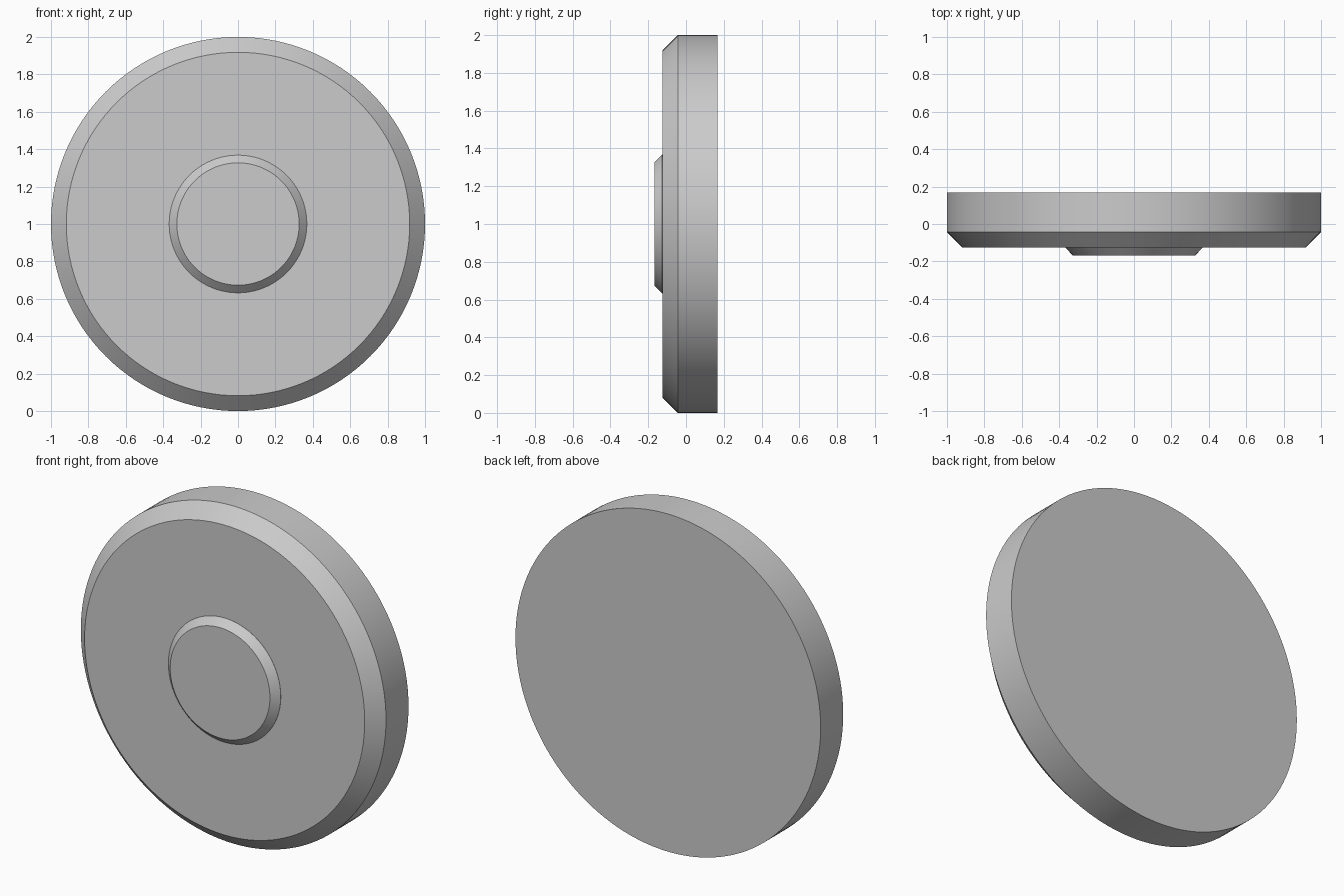
import bpy
import bmesh
from math import cos, sin, tau, radians

cube = bpy.data.objects.get("Cube")
if cube:
    bpy.data.objects.remove(cube, do_unlink=True)

SEGMENTS = 128
CENTRE_Z = 1.0

grey = bpy.data.materials.new("plain grey")
grey.use_nodes = True
colour = (0.6, 0.6, 0.6, 1)
grey.diffuse_color = colour
grey.node_tree.nodes["Principled BSDF"].inputs["Base Color"].default_value = colour


def turned_part(name, profile):
    """Revolve (radius, y) points, listed front to back, about the y axis and cap both ends."""
    bm = bmesh.new()
    rings = []
    for radius, y in profile:
        angles = [tau * i / SEGMENTS for i in range(SEGMENTS)]
        rings.append([bm.verts.new((radius * cos(a), y, radius * sin(a))) for a in angles])
    for front, back in zip(rings, rings[1:]):
        for i in range(SEGMENTS):
            j = (i + 1) % SEGMENTS
            bm.faces.new((front[i], front[j], back[j], back[i]))
    bm.faces.new(rings[0])
    bm.faces.new(rings[-1])
    bmesh.ops.recalc_face_normals(bm, faces=bm.faces)

    mesh = bpy.data.meshes.new(name)
    bm.to_mesh(mesh)
    bm.free()
    mesh.materials.append(grey)
    part = bpy.data.objects.new(name, mesh)
    part.location.z = CENTRE_Z
    bpy.context.collection.objects.link(part)

    # Smooth round the rim, crisp at the chamfers
    bpy.ops.object.select_all(action="DESELECT")
    part.select_set(True)
    bpy.context.view_layer.objects.active = part
    bpy.ops.object.shade_smooth_by_angle(angle=radians(30))
    return part


# Main disc with a chamfered front rim
turned_part("disc", [(0.918, -0.125), (1.0, -0.043), (1.0, 0.168)])

# Raised centre boss with a chamfered edge, seated slightly into the disc
turned_part("centre_boss", [(0.327, -0.168), (0.368, -0.126), (0.368, -0.115)])
